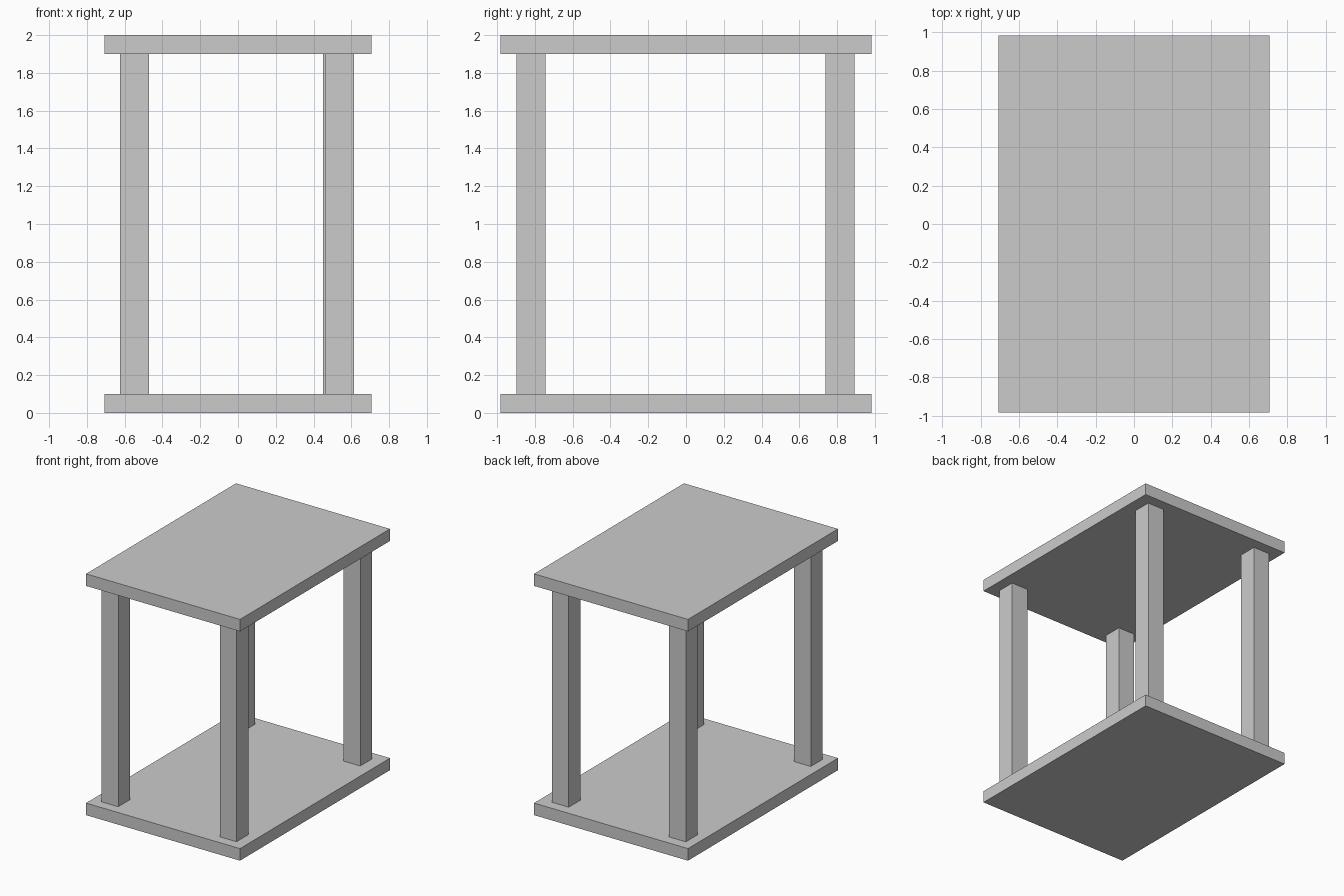
import bpy

if "Cube" in bpy.data.objects:
    bpy.data.objects.remove(bpy.data.objects["Cube"])


def box(name, lo, hi):
    """Axis-aligned box between two corners."""
    centre = [(a + b) / 2 for a, b in zip(lo, hi)]
    bpy.ops.mesh.primitive_cube_add(size=1, location=centre)
    ob = bpy.context.object
    ob.name = name
    ob.scale = [b - a for a, b in zip(lo, hi)]
    bpy.ops.object.transform_apply(location=False, rotation=False, scale=True)
    return ob


HALF_X, HALF_Y = 0.706, 0.982
THICK, HEIGHT = 0.1, 2.0
LEG = 0.154

# Bottom and top boards
for name, z in (("bottom_board", 0), ("top_board", HEIGHT - THICK)):
    box(name, (-HALF_X, -HALF_Y, z), (HALF_X, HALF_Y, z + THICK))

# Four square posts, placed by their lower x and y corner
posts = {
    "front_left_post": (-0.624, -0.897),
    "front_right_post": (0.461, -0.897),
    "back_left_post": (-0.624, 0.739),
    "back_right_post": (0.45, 0.739),
}
for name, (x, y) in posts.items():
    box(name, (x, y, THICK), (x + LEG, y + LEG, HEIGHT - THICK))
